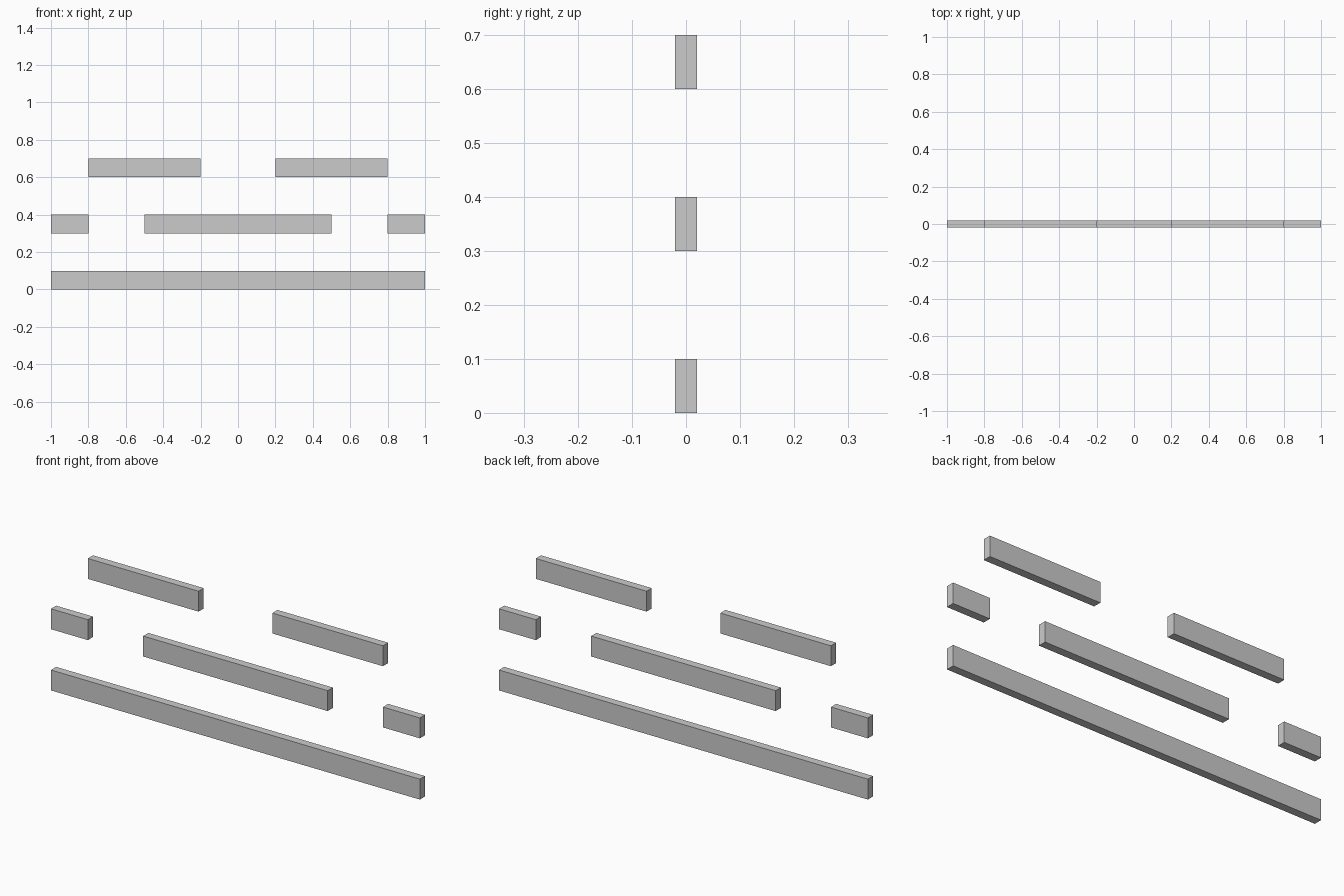
import bpy

if "Cube" in bpy.data.objects:
    bpy.data.objects.remove(bpy.data.objects["Cube"])

DEPTH, HEIGHT = 0.04, 0.1


def bar(name, x0, x1, z0):
    """Flat-faced bar spanning x0..x1 with its underside at z0."""
    bpy.ops.mesh.primitive_cube_add(size=1, location=((x0 + x1) / 2, 0, z0 + HEIGHT / 2))
    ob = bpy.context.object
    ob.name = name
    ob.scale = (x1 - x0, DEPTH, HEIGHT)
    bpy.ops.object.transform_apply(location=False, rotation=False, scale=True)
    return ob


# Full-width bottom bar and shorter middle bar
bar("bottom_bar", -1.0, 1.0, 0.0)
bar("middle_bar", -0.5, 0.5, 0.3)

# Mirrored pairs: short middle end bars and upper bars
for name, inner, outer, z in (("middle_end_bar", 0.8, 1.0, 0.3),
                              ("upper_bar", 0.2, 0.8, 0.6)):
    bar(name + "_right", inner, outer, z)
    bar(name + "_left", -outer, -inner, z)
